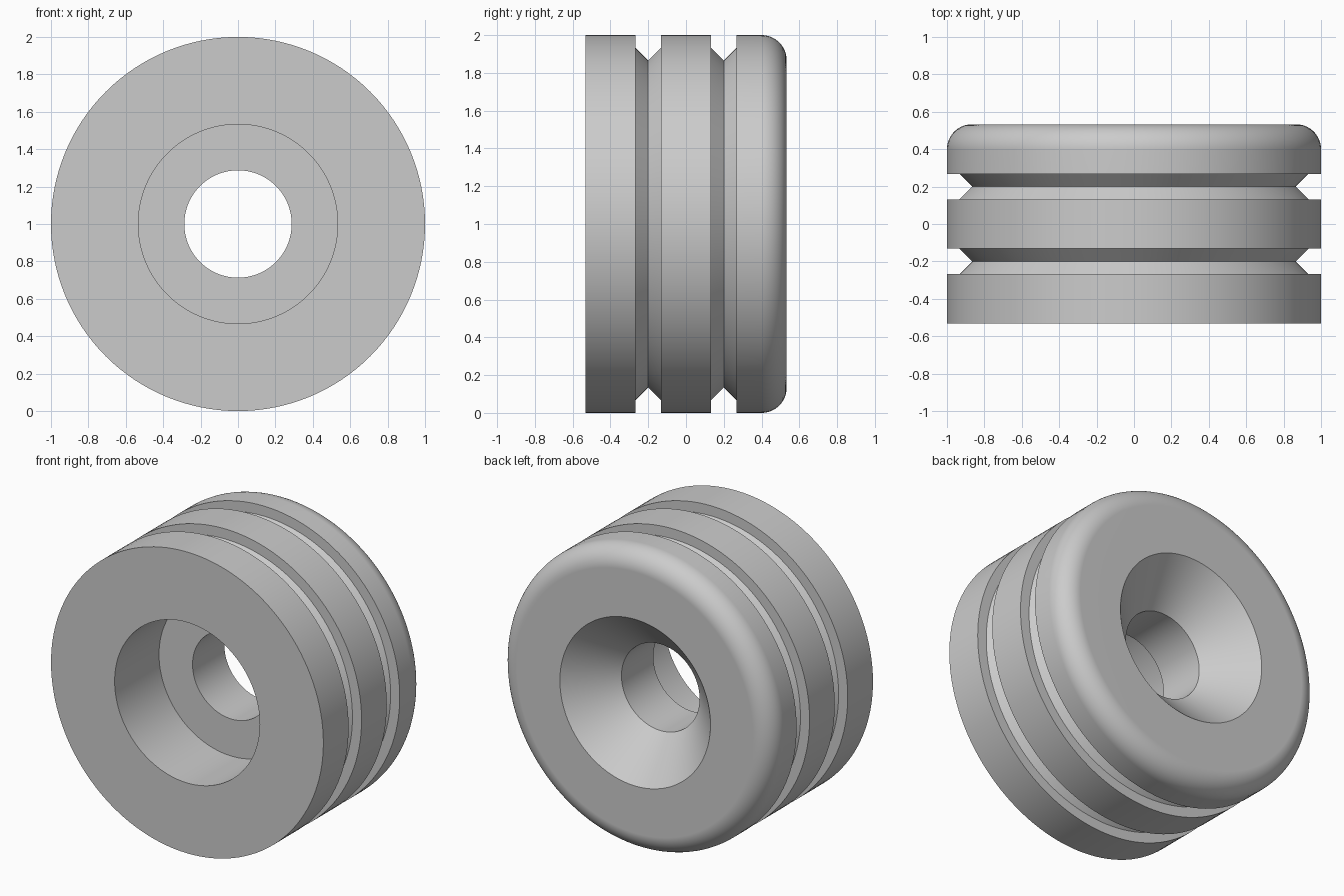
import bpy
import bmesh
from math import sin, cos, pi, radians

cube = bpy.data.objects.get("Cube")
if cube:
    bpy.data.objects.remove(cube, do_unlink=True)

SEGMENTS = 128
HALF = 0.533      # half the width along y
BORE = 0.287      # through-hole radius
FILLET = 0.133    # rounded back rim


def groove(y):
    """Straight-walled groove with a V-shaped floor, centred on y."""
    w = 0.068
    return [(1, y - w), (0.933, y - w), (0.865, y), (0.933, y + w), (1, y + w)]


# Closed cross-section as (radius, y), starting at the front outer rim
profile = [(1, -HALF)] + groove(-0.2) + groove(0.2)

# Rounded back rim
steps = 14
for i in range(steps + 1):
    a = i / steps * pi / 2
    profile.append((1 - FILLET + FILLET * cos(a), HALF - FILLET + FILLET * sin(a)))

# Countersink at the back, through-hole, counterbore at the front
profile += [(0.553, HALF), (BORE, 0.267), (BORE, -0.067),
            (HALF, -0.067), (HALF, -HALF)]

# Revolve the cross-section about the y axis
bm = bmesh.new()
verts = [bm.verts.new((r, y, 0)) for r, y in profile]
edges = [bm.edges.new((v, verts[i - 1])) for i, v in enumerate(verts)]
bmesh.ops.spin(bm, geom=verts + edges, cent=(0, 0, 0), axis=(0, 1, 0),
               angle=2 * pi, steps=SEGMENTS)
bmesh.ops.remove_doubles(bm, verts=bm.verts[:], dist=0.0001)
bmesh.ops.recalc_face_normals(bm, faces=bm.faces[:])
bmesh.ops.translate(bm, vec=(0, 0, 1), verts=bm.verts[:])

mesh = bpy.data.meshes.new("grooved_bushing")
bm.to_mesh(mesh)
bm.free()
bushing = bpy.data.objects.new("grooved_bushing", mesh)
bpy.context.collection.objects.link(bushing)

# Plain grey material
colour = (0.6, 0.6, 0.6, 1)
grey = bpy.data.materials.new("plain grey")
grey.use_nodes = True
grey.diffuse_color = colour
for node in grey.node_tree.nodes:
    if node.type == 'BSDF_PRINCIPLED':
        node.inputs["Base Color"].default_value = colour
mesh.materials.append(grey)

# Smooth curved faces, keep machined edges crisp and flat faces flat
bpy.ops.object.select_all(action='DESELECT')
bushing.select_set(True)
bpy.context.view_layer.objects.active = bushing
bpy.ops.object.shade_smooth_by_angle(angle=radians(30))
weighted = bushing.modifiers.new("flat_face_normals", 'WEIGHTED_NORMAL')
weighted.keep_sharp = True
